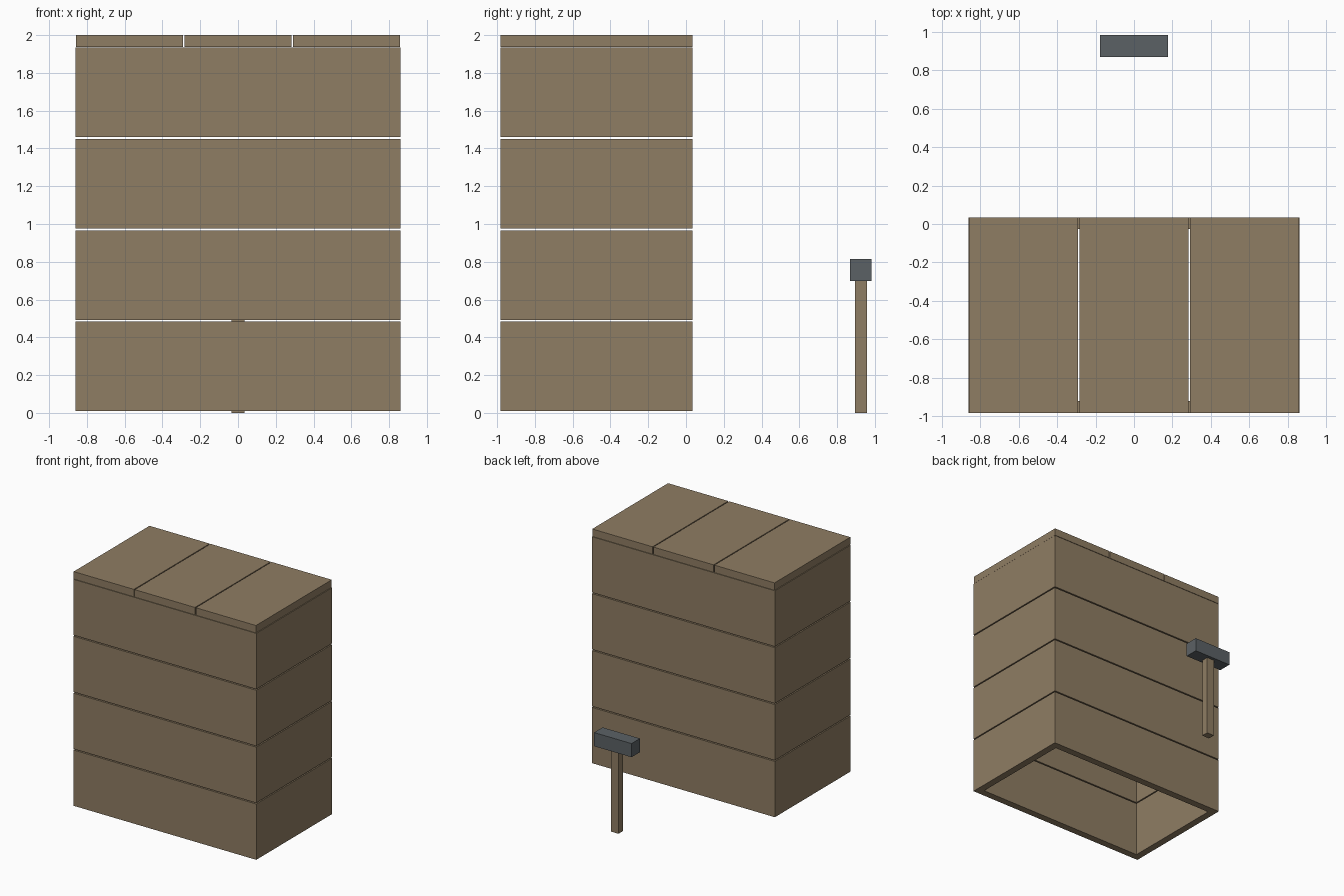
import bpy, bmesh

if "Cube" in bpy.data.objects:
    bpy.data.objects.remove(bpy.data.objects["Cube"])


def material(name, rgb):
    m = bpy.data.materials.new(name)
    m.diffuse_color = (*rgb, 1.0)
    m.use_nodes = True
    m.node_tree.nodes["Principled BSDF"].inputs["Base Color"].default_value = m.diffuse_color
    return m


wood = material("brown wood", (0.275, 0.205, 0.125))
iron = material("grey iron", (0.105, 0.12, 0.13))


def finish(name, bm, mat):
    bmesh.ops.recalc_face_normals(bm, faces=bm.faces)
    me = bpy.data.meshes.new(name)
    bm.to_mesh(me)
    bm.free()
    me.materials.append(mat)
    ob = bpy.data.objects.new(name, me)
    bpy.context.collection.objects.link(ob)


def box(name, mat, x0, x1, y0, y1, z0, z1):
    bm = bmesh.new()
    bmesh.ops.create_cube(bm, size=1.0)
    for v in bm.verts:
        v.co = (x1 if v.co.x > 0 else x0,
                y1 if v.co.y > 0 else y0,
                z1 if v.co.z > 0 else z0)
    finish(name, bm, mat)


def frame(name, mat, x0, x1, y0, y1, z0, z1, t):
    """Four mitred boards forming a hollow rectangular course."""
    bm = bmesh.new()

    def ring(d, z):
        return [bm.verts.new(p) for p in ((x0 + d, y0 + d, z), (x1 - d, y0 + d, z),
                                          (x1 - d, y1 - d, z), (x0 + d, y1 - d, z))]

    loops = [ring(0, z0), ring(0, z1), ring(t, z1), ring(t, z0)]
    for a, b in zip(loops, loops[1:] + loops[:1]):
        for i in range(4):
            j = (i + 1) % 4
            bm.faces.new((a[i], a[j], b[j], b[i]))
    finish(name, bm, mat)


X, Y0, Y1 = 0.86, -0.983, 0.035

# Stacked wall courses, with narrow gaps between them
for i in range(4):
    z = 0.009 + i * 0.4835
    frame(f"wall_course_{i + 1}", wood, -X, X, Y0, Y1, z, z + 0.474, 0.061)

# Three lid planks
for i in (-1, 0, 1):
    c = i * 0.574
    box(f"lid_plank_{i + 2}", wood, c - 0.283, c + 0.283, Y0, Y1, 1.937, 2.0)

# Mallet standing behind the box
box("mallet_handle", wood, -0.035, 0.035, 0.896, 0.957, 0.0, 0.698)
box("mallet_head", iron, -0.176, 0.176, 0.869, 0.983, 0.698, 0.814)
